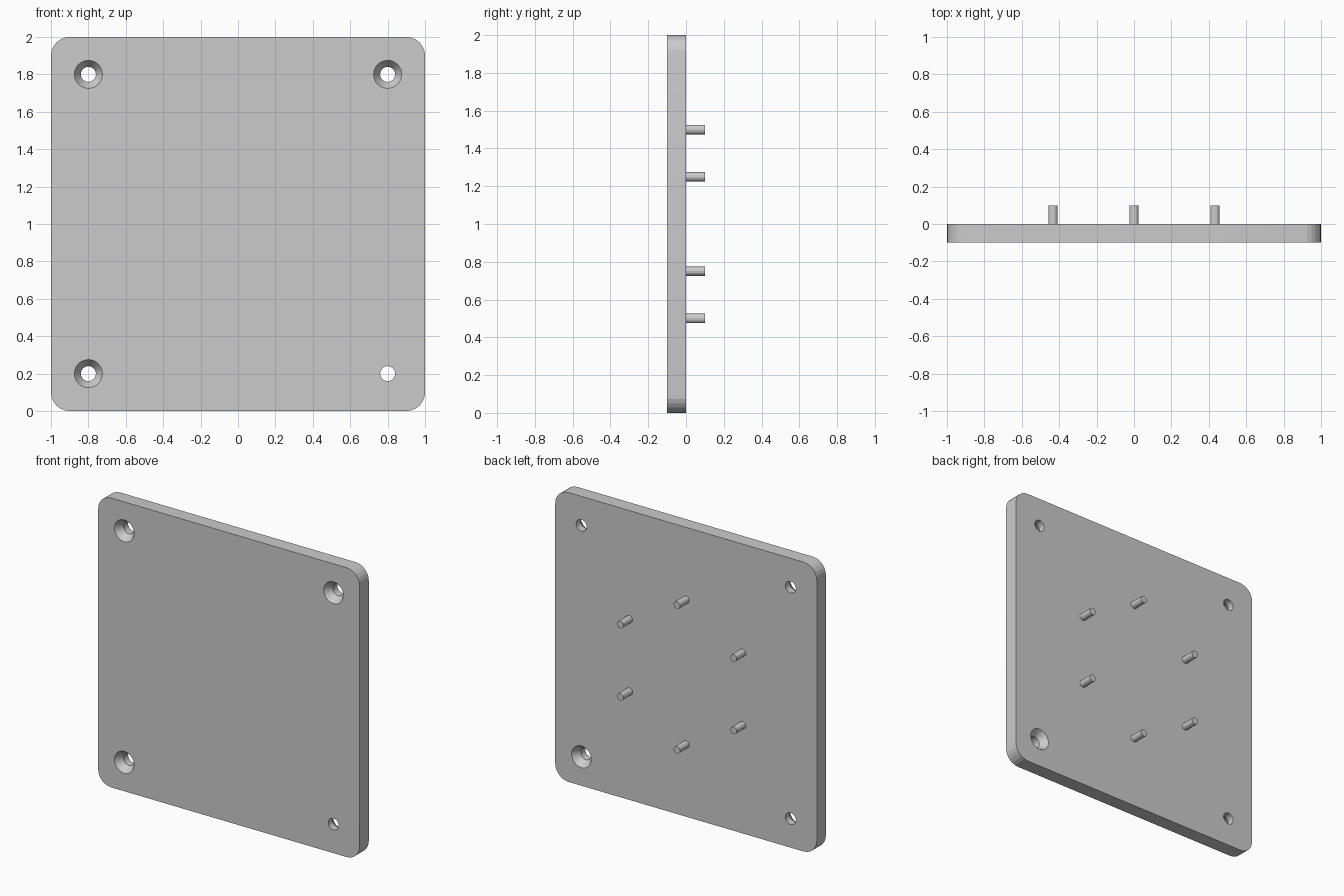
import bpy, bmesh
from math import sin, cos, pi, radians

if "Cube" in bpy.data.objects:
    bpy.data.objects.remove(bpy.data.objects["Cube"])

THICK = 0.1


def finish(name, bm):
    bmesh.ops.recalc_face_normals(bm, faces=bm.faces[:])
    mesh = bpy.data.meshes.new(name)
    bm.to_mesh(mesh)
    bm.free()
    obj = bpy.data.objects.new(name, mesh)
    bpy.context.collection.objects.link(obj)
    return obj


def turned(name, x, z, profile, sides):
    """Solid turned around a y-parallel axis from (y, radius) points."""
    bm = bmesh.new()
    rings = [[bm.verts.new((x + r * cos(2 * pi * i / sides), y,
                            z + r * sin(2 * pi * i / sides)))
              for i in range(sides)] for y, r in profile]
    for a, b in zip(rings, rings[1:]):
        for i in range(sides):
            j = (i + 1) % sides
            bm.faces.new((a[i], a[j], b[j], b[i]))
    bm.faces.new(rings[0])
    bm.faces.new(rings[-1])
    return finish(name, bm)


# Upright plate with rounded corners
bm = bmesh.new()
R, STEPS = 0.1, 6
outline = []
for k, (sx, sz) in enumerate([(1, 1), (-1, 1), (-1, -1), (1, -1)]):
    for s in range(STEPS + 1):
        a = radians(90 * (k + s / STEPS))
        outline.append(bm.verts.new((sx * (1 - R) + R * cos(a), -THICK,
                                     1 + sz * (1 - R) + R * sin(a))))
face = bm.faces.new(outline)
ext = bmesh.ops.extrude_face_region(bm, geom=[face])
bmesh.ops.translate(bm, vec=(0, THICK, 0),
                    verts=[v for v in ext["geom"] if isinstance(v, bmesh.types.BMVert)])
plate = finish("plate", bm)

# Countersunk screw holes; the lower right one opens to the back
HOLE, SINK, DEPTH = 0.04, 0.075, 0.05
over = 0.01
flare = SINK + over * (SINK - HOLE) / DEPTH
for sx in (-1, 1):
    for sz in (-1, 1):
        profile = [(-THICK - over, flare), (-THICK + DEPTH, HOLE), (over, HOLE)]
        if sx == 1 and sz == -1:
            profile = [(-THICK - y, r) for y, r in profile]
        cutter = turned("hole_cutter", 0.8 * sx, 1 + 0.8 * sz, profile, 32)
        cutter.hide_render = True
        mod = plate.modifiers.new("screw_hole", 'BOOLEAN')
        mod.operation = 'DIFFERENCE'
        mod.solver = 'EXACT'
        mod.object = cutter
        bpy.context.view_layer.objects.active = plate
        bpy.ops.object.modifier_apply(modifier=mod.name)
        bpy.data.objects.remove(cutter)

# Ring of six pins set through the plate, flush with the front
for i in range(6):
    a = radians(30 + 60 * i)
    pin = turned(f"pin_{i + 1}", 0.5 * cos(a), 1 + 0.5 * sin(a),
                 [(-THICK, 0.025), (0.1, 0.025)], 16)

# Smooth the round walls, keep the rims sharp
for obj in bpy.context.collection.objects:
    obj.select_set(True)
bpy.context.view_layer.objects.active = plate
bpy.ops.object.shade_smooth_by_angle(angle=radians(14))
